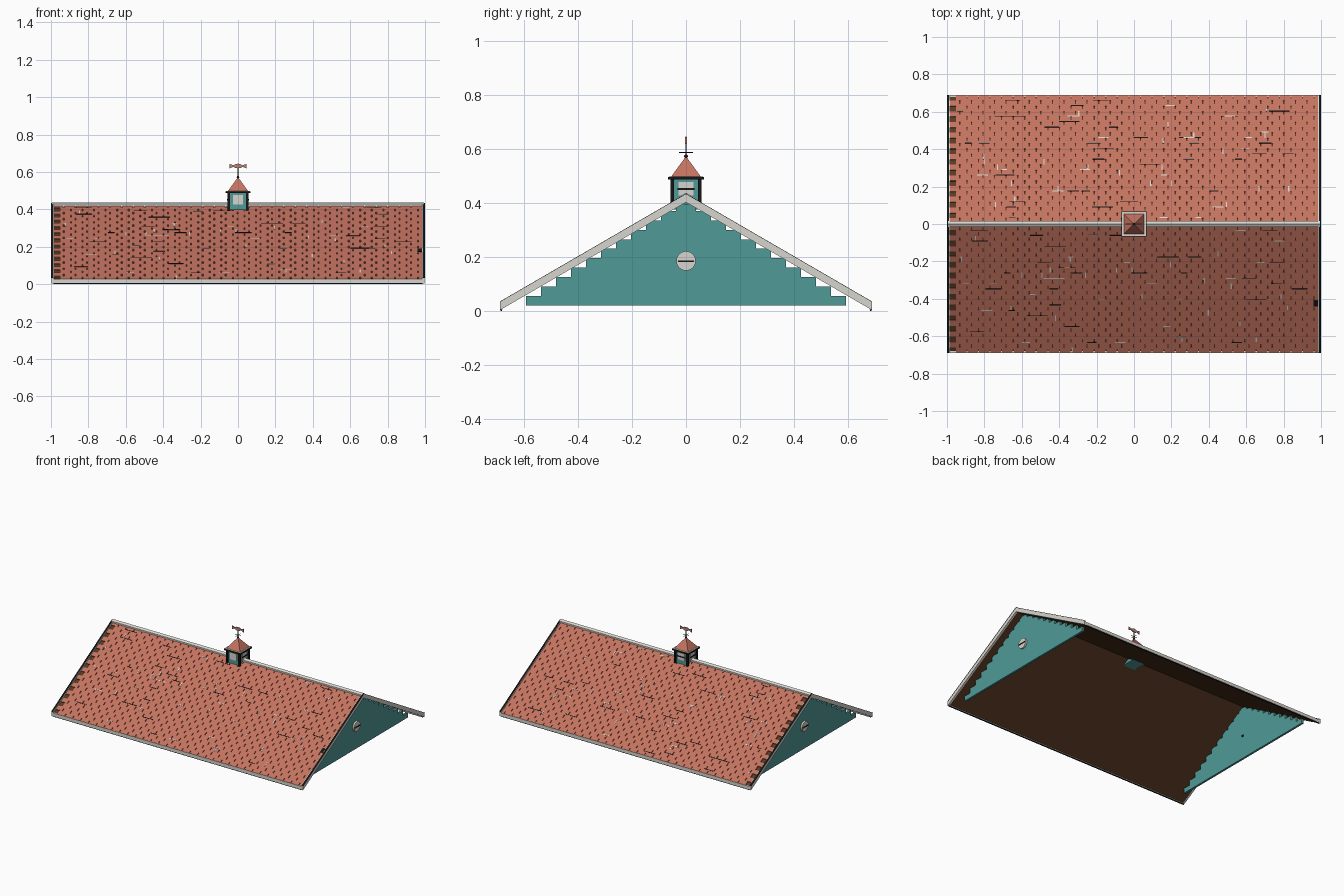
import bpy, bmesh, math, random
from mathutils import Matrix, Vector

random.seed(4)
cube = bpy.data.objects.get("Cube")
if cube:
    bpy.data.objects.remove(cube)


def material(name, rgb):
    m = bpy.data.materials.new(name)
    m.use_nodes = True
    m.diffuse_color = (*rgb, 1)
    m.node_tree.nodes["Principled BSDF"].inputs["Base Color"].default_value = (*rgb, 1)
    return m


CLAY = material("clay_red", (0.55, 0.17, 0.115))
TEAL = material("teal_paint", (0.08, 0.32, 0.31))
TRIM = material("pale_trim", (0.68, 0.66, 0.61))
WOOD = material("brown_wood", (0.1, 0.042, 0.016))
BLACK = material("black_iron", (0.008, 0.008, 0.008))
COPPER = material("dull_copper", (0.46, 0.24, 0.19))


def finish(name, bm, *mats):
    bmesh.ops.recalc_face_normals(bm, faces=bm.faces)
    me = bpy.data.meshes.new(name)
    bm.to_mesh(me)
    bm.free()
    for m in mats:
        me.materials.append(m)
    ob = bpy.data.objects.new(name, me)
    bpy.context.collection.objects.link(ob)
    return ob


def box(name, centre, size, mat):
    bm = bmesh.new()
    bmesh.ops.create_cube(bm, matrix=Matrix.Translation(centre) @ Matrix.Diagonal((*size, 1)))
    return finish(name, bm, mat)


def prism(name, points, start, end, mat, axis="x"):
    """Extrude a flat outline along x (outline in y, z) or along y (outline in x, z)."""
    bm = bmesh.new()
    place = (lambda a, t, b: (t, a, b)) if axis == "x" else (lambda a, t, b: (a, t, b))
    face = bm.faces.new([bm.verts.new(place(a, start, b)) for a, b in points])
    new = bmesh.ops.extrude_face_region(bm, geom=[face])["geom"]
    shift = Vector(place(0, end - start, 0))
    bmesh.ops.translate(bm, vec=shift, verts=[v for v in new if isinstance(v, bmesh.types.BMVert)])
    return finish(name, bm, mat)


def cone(name, centre, r1, r2, depth, mat, sides=12, rot=Matrix()):
    bm = bmesh.new()
    bmesh.ops.create_cone(bm, cap_ends=True, segments=sides, radius1=r1, radius2=r2,
                          depth=depth, matrix=Matrix.Translation(centre) @ rot)
    return finish(name, bm, mat)


HALF, RIDGE, SLOPE = 0.685, 0.42, 0.58
ANGLE = math.atan(SLOPE)
LENGTH = HALF / math.cos(ANGLE)


def chevron(top, bottom, half):
    """Outline of a bent slab that follows both slopes."""
    upper = [(-half, top - SLOPE * half), (0, top), (half, top - SLOPE * half)]
    lower = [(half, bottom - SLOPE * half), (0, bottom), (-half, bottom - SLOPE * half)]
    return upper + lower


def slab(bm, side, x0, x1, d0, d1, h, index=0):
    """Tilted block on a slope; d runs down from the ridge, h is height above the deck."""
    def at(x, d, h):
        return bm.verts.new((x, side * (d * math.cos(ANGLE) + h * math.sin(ANGLE)),
                             RIDGE - d * math.sin(ANGLE) + h * math.cos(ANGLE)))
    corners = ((x0, d0), (x1, d0), (x1, d1), (x0, d1))
    low = [at(x, d, 0) for x, d in corners]
    high = [at(x, d, h) for x, d in corners]
    faces = [low, high] + [[low[i], low[i - 1], high[i - 1], high[i]] for i in range(4)]
    for f in faces:
        bm.faces.new(f).material_index = index


# Roof deck
prism("roof_deck", chevron(RIDGE, RIDGE - 0.017, HALF), -0.99, 0.99, WOOD)

# Staggered shingles with small dark and pale chips between the rows
ROWS, COLS = 24, 32
row_h, col_w = LENGTH / ROWS, 1.98 / COLS
for side, label in ((-1, "front"), (1, "back")):
    bm, chips = bmesh.new(), bmesh.new()
    for r in range(ROWS):
        offset = 0.038 if r % 2 else 0
        top, butt = r * row_h, (r + 1) * row_h
        # Continuous upper strip, with separate tabs below it
        slab(bm, side, -0.99 + offset, 0.99, top, top + 0.4 * row_h, 0.006)
        for c in range(COLS):
            x0 = -0.99 + offset + c * col_w
            x1 = min(x0 + col_w - 0.0065, 0.99)
            if x1 - x0 > 0.005:
                slab(bm, side, x0, x1, top + 0.4 * row_h, butt, 0.006)
    for i in range(75):
        d = random.randint(1, ROWS - 1) * row_h
        x = random.uniform(-0.95, 0.85)
        if i % 5 < 2:
            slab(chips, side, x, x + random.uniform(0.03, 0.12), d, d + 0.004, 0.0075)
        elif i % 2:
            slab(chips, side, x, x + random.uniform(0.03, 0.06), d, d + 0.005, 0.0075, 1)
        else:
            slab(chips, side, x, x + 0.006, d, d + row_h, 0.0075, 1)
    if side < 0:
        slab(chips, side, 0.96, 0.99, 0.47, 0.505, 0.0085)
    finish(label + "_shingles", bm, CLAY)
    finish(label + "_shingle_chips", chips, BLACK, TRIM)
    # Eave board and its dark lower lip
    box(label + "_eave_board", (0, side * 0.684, 0.016), (1.98, 0.01, 0.022), TRIM)
    box(label + "_eave_lip", (0, side * 0.684, 0.0025), (1.98, 0.006, 0.005), BLACK)

# Ridge cap
prism("ridge_cap", chevron(RIDGE + 0.017, RIDGE, 0.016), -0.995, 0.995, TRIM)

# Gable ends: stepped boards, round vent, rake trim and metal edge
for end, label in ((-1, "right"), (1, "left")):
    outline = []
    for k in range(11):
        w = 0.592 - 0.0555 * k
        outline += [(w, 0.02 + 0.035 * k), (w, 0.055 + 0.035 * k)]
    outline[-1] = (outline[-1][0], 0.395)
    outline += [(-y, z) for y, z in reversed(outline)]
    prism(label + "_gable_wall", outline, end * 0.92, end * 0.935, TEAL)
    turn = Matrix.Rotation(math.pi / 2, 4, "Y")
    cone(label + "_gable_vent", (end * 0.939, 0, 0.185), 0.036, 0.036, 0.016, TRIM, 24, turn)
    box(label + "_vent_bar", (end * 0.948, 0, 0.184), (0.006, 0.06, 0.006), BLACK)
    box(label + "_vent_latch", (end * 0.918, 0, 0.184), (0.008, 0.014, 0.012), BLACK)
    prism(label + "_rake_board", chevron(RIDGE + 0.012, RIDGE - 0.018, HALF + 0.004),
          end * 0.985, end * 0.998, TRIM)
    prism(label + "_rake_edge", chevron(RIDGE + 0.014, RIDGE + 0.012, HALF + 0.004),
          end * 0.988, end, BLACK)

# Cupola body, corner posts and cornice
box("cupola_body", (0, 0, 0.431), (0.096, 0.1, 0.112), TEAL)
for sx in (-1, 1):
    for sy in (-1, 1):
        box("cupola_post", (sx * 0.049, sy * 0.051, 0.441), (0.014, 0.014, 0.092), BLACK)
box("cupola_cornice", (0, 0, 0.491), (0.132, 0.132, 0.01), BLACK)
box("cornice_top", (0, 0, 0.4965), (0.126, 0.126, 0.002), TRIM)

# Cupola windows
for i, label in enumerate(("front", "left", "back", "right")):
    spin = Matrix.Rotation(i * math.pi / 2, 4, "Z")
    pane = box(label + "_window", (0, -0.0505, 0.452), (0.054, 0.006, 0.05), TRIM)
    pane.matrix_world = spin
    if i:
        bar = box(label + "_window_bar", (0, -0.055, 0.451), (0.062, 0.006, 0.006), BLACK)
        bar.matrix_world = spin

# Cupola roof
quarter = Matrix.Rotation(math.pi / 4, 4, "Z")
cone("cupola_roof", (0, 0, 0.533), 0.054 * math.sqrt(2), 0.004, 0.07, CLAY, 4, quarter)

# Weather vane
bm = bmesh.new()
bmesh.ops.create_uvsphere(bm, u_segments=12, v_segments=8, radius=0.007,
                          matrix=Matrix.Translation((0, 0, 0.572)))
finish("vane_ball", bm, BLACK)
cone("vane_rod", (0, 0, 0.607), 0.002, 0.002, 0.075, BLACK, 8)
box("vane_arm_x", (0, 0, 0.586), (0.05, 0.002, 0.002), BLACK)
box("vane_arm_y", (0, 0, 0.586), (0.002, 0.05, 0.002), BLACK)
fish = [(-0.046, 0.013), (-0.026, 0.004), (-0.012, 0.011), (0.012, 0.011), (0.026, 0.004), (0.046, 0.013)]
fish += [(x, -z) for x, z in reversed(fish)]
prism("vane_fish", [(x, z + 0.631) for x, z in fish], -0.003, 0.003, COPPER, "y")
